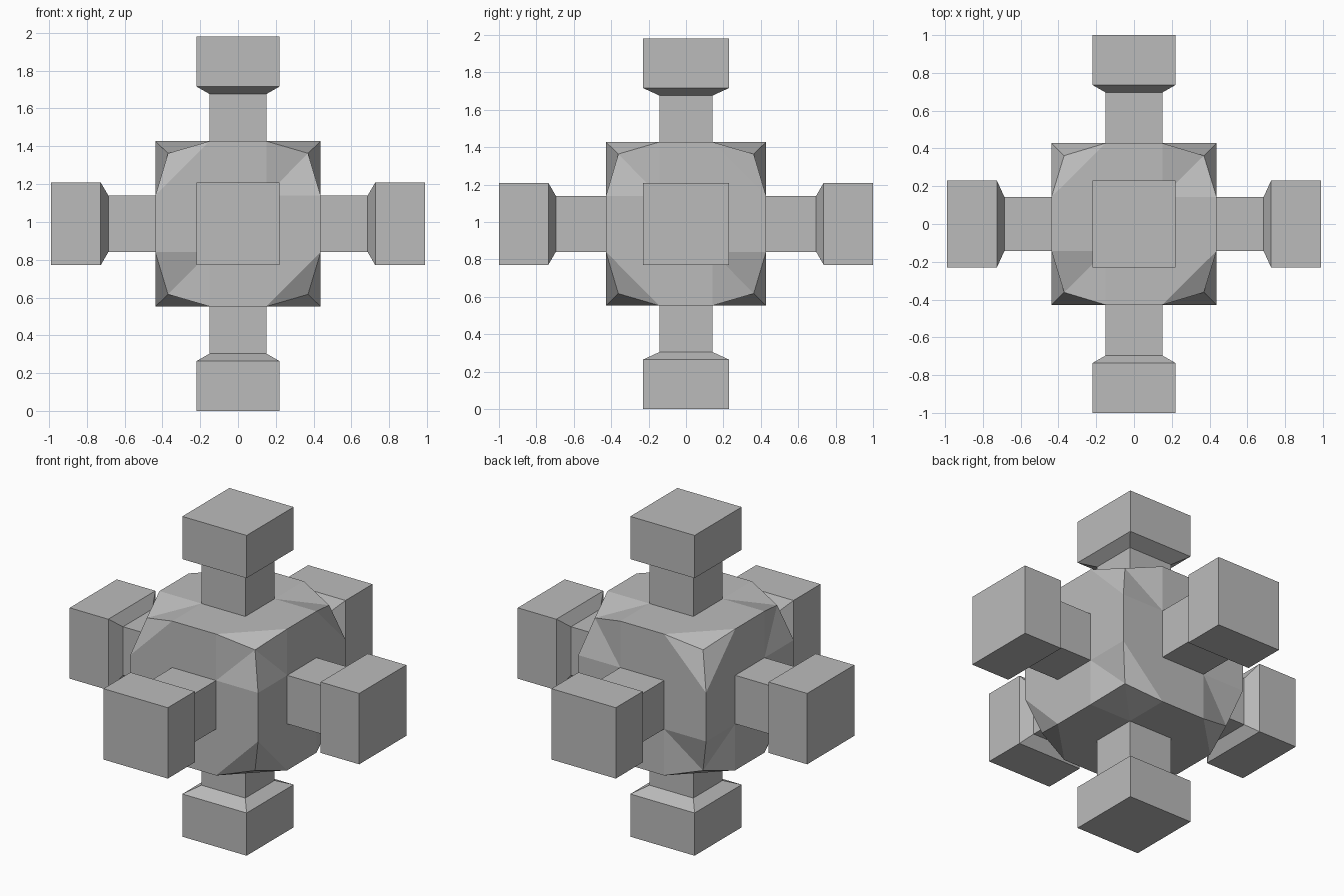
import bpy
import bmesh
from mathutils import Vector

cube = bpy.data.objects.get("Cube")
if cube:
    bpy.data.objects.remove(cube)

CENTRE = Vector((0, 0, 0.99))
HALF = (0.437, 0.428, 0.437)    # body half size per axis
NECK = (0.15, 0.143, 0.15)      # arm neck half width
CORNER = (0.37, 0.362, 0.373)   # pulled-in body corners
BLOCK = (0.22, 0.23, 0.219)     # end block half width
TIP = (0.99, 1.0, 0.99)         # arm reach

grey = bpy.data.materials.new("mid_grey")
grey.use_nodes = True
colour = (0.5, 0.5, 0.5, 1)
grey.diffuse_color = colour
grey.node_tree.nodes["Principled BSDF"].inputs["Base Color"].default_value = colour


def finish(bm, name):
    bmesh.ops.recalc_face_normals(bm, faces=bm.faces)
    mesh = bpy.data.meshes.new(name)
    bm.to_mesh(mesh)
    bm.free()
    mesh.materials.append(grey)
    obj = bpy.data.objects.new(name, mesh)
    obj.location = CENTRE
    bpy.context.collection.objects.link(obj)


def body():
    bm = bmesh.new()
    cache = {}

    def vert(key):
        # lattice steps: 2 is the outer face, 1 the neck line
        if key not in cache:
            corner = all(abs(k) == 2 for k in key)
            pos = []
            for i, k in enumerate(key):
                size = CORNER[i] if corner else HALF[i] if abs(k) == 2 else NECK[i]
                pos.append(size if k > 0 else -size)
            cache[key] = bm.verts.new(pos)
        return cache[key]

    def face(axis, side, *points):
        verts = []
        for u, v in points:
            key = [u, v]
            key.insert(axis, side)
            verts.append(vert(tuple(key)))
        bm.faces.new(verts)

    for axis in range(3):
        for side in (-2, 2):
            # flat strips around the neck opening
            for s in (-1, 1):
                face(axis, side, (-1, s), (1, s), (1, 2 * s), (-1, 2 * s))
                face(axis, side, (s, -1), (s, 1), (2 * s, 1), (2 * s, -1))
            # folded corner quads
            for a in (-1, 1):
                for b in (-1, 1):
                    inner, corner = (a, b), (2 * a, 2 * b)
                    e1, e2 = (2 * a, b), (a, 2 * b)
                    across = a * b > 0 if axis == 0 else a * b < 0
                    if across:
                        face(axis, side, inner, e1, e2)
                        face(axis, side, e1, corner, e2)
                    else:
                        face(axis, side, inner, e1, corner)
                        face(axis, side, inner, corner, e2)
    finish(bm, "faceted_body")


def arm(axis, sign, name):
    bm = bmesh.new()
    u, v = [i for i in range(3) if i != axis]
    tip = TIP[axis]
    rings = []
    # neck, flare and end block
    for reach, width in ((HALF[axis], NECK), (tip - 0.304, NECK),
                         (tip - 0.264, BLOCK), (tip, BLOCK)):
        ring = []
        for a, b in ((-1, -1), (1, -1), (1, 1), (-1, 1)):
            pos = Vector()
            pos[axis], pos[u], pos[v] = sign * reach, a * width[u], b * width[v]
            ring.append(bm.verts.new(pos))
        rings.append(ring)
    for low, high in zip(rings, rings[1:]):
        for i in range(4):
            j = (i + 1) % 4
            bm.faces.new((low[i], low[j], high[j], high[i]))
    bm.faces.new(rings[-1])
    finish(bm, name)


body()
for axis, names in enumerate((("right_arm", "left_arm"),
                              ("front_arm", "back_arm"),
                              ("bottom_arm", "top_arm"))):
    for sign, name in zip((-1, 1), names):
        arm(axis, sign, name)
